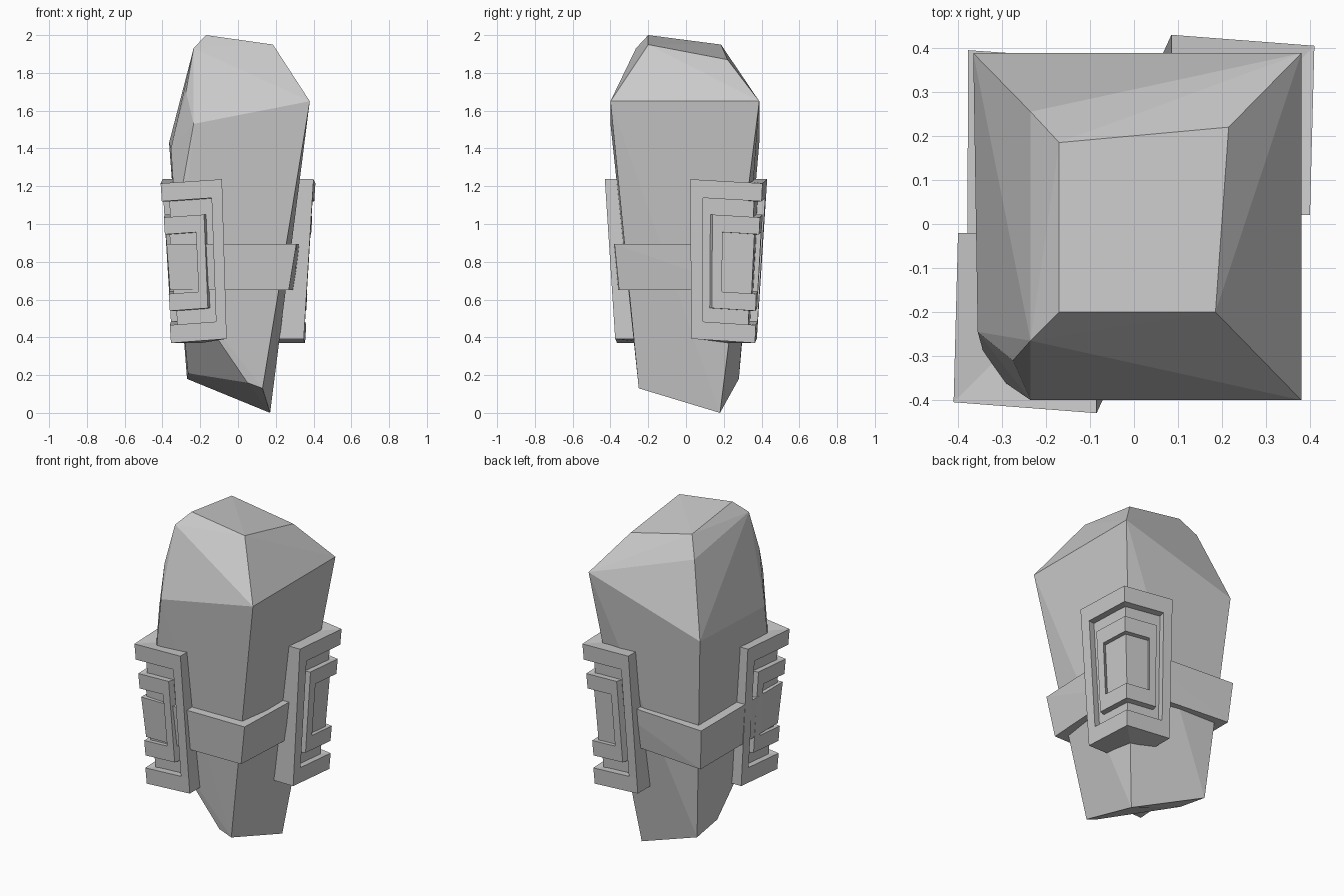
import bpy, bmesh
from mathutils import Vector

if "Cube" in bpy.data.objects:
    bpy.data.objects.remove(bpy.data.objects["Cube"])


def finish(name, bm):
    bmesh.ops.recalc_face_normals(bm, faces=bm.faces[:])
    me = bpy.data.meshes.new(name)
    bm.to_mesh(me)
    bm.free()
    ob = bpy.data.objects.new(name, me)
    bpy.context.collection.objects.link(ob)
    return ob


def hull(name, pts):
    bm = bmesh.new()
    for p in pts:
        bm.verts.new(p)
    res = bmesh.ops.convex_hull(bm, input=bm.verts[:])
    junk = [g for g in res["geom_interior"] if isinstance(g, bmesh.types.BMVert)]
    bmesh.ops.delete(bm, geom=junk, context='VERTS')
    bmesh.ops.dissolve_limit(bm, angle_limit=0.02, verts=bm.verts[:], edges=bm.edges[:])
    return finish(name, bm)


# Faceted stone: foot, two chipped front-left corners, shoulders and sloped cap
hull("stone_body", [
    (.13, -.25, .13), (.17, .18, 0), (-.27, .28, .18), (-.265, .08, .21), (.05, -.25, .16),
    (-.31, -.31, .69), (-.33, -.335, 1.0),
    (-.355, -.245, 1.40), (-.235, -.40, 1.53), (-.275, -.31, 1.70),
    (.38, -.40, 1.65), (.38, .388, 1.65), (-.365, .388, 1.43),
    (-.235, -.265, 1.93), (-.235, .255, 1.84),
    (-.17, -.20, 2.0), (.185, -.20, 1.95), (.215, .22, 1.87), (-.17, .185, 1.95)])

# Band: follows the four stone edges, pushed outwards
EDGES = [((.13, -.25, .13), (.38, -.40, 1.65)), ((.17, .18, 0), (.38, .388, 1.65)),
         ((-.27, .28, .18), (-.365, .388, 1.43)), ((-.275, -.27, .2), (-.34, -.35, 1.1))]


def band_corner(a, b, z, off):
    p = Vector(a).lerp(Vector(b), (z - a[2]) / (b[2] - a[2]))
    return (p.x + (off if p.x > 0 else -off), p.y + (off if p.y > 0 else -off), z)


hull("middle_band", [band_corner(a, b, z, .053)
                     for a, b in EDGES for z in (.65, .895)])

# Corner ornament surface: s runs from left arm (-1) over the corner (0) to front arm (1)
LOW = [Vector(v) for v in ((-.348, -.03), (-.355, -.365), (-.06, -.375))]
TOP = [Vector(v) for v in ((-.40, -.02), (-.41, -.405), (-.085, -.43))]


def surf(s, z, d):
    t = (z - .37) / .85
    left, corner, front = [a.lerp(b, t) for a, b in zip(LOW, TOP)]
    end = front if s > 0 else left
    p = corner.lerp(end, abs(s))
    dx = d if s <= 0 else d * (1 - abs(s))
    dy = d if s >= 0 else d * (1 - abs(s))
    return Vector((p.x + dx, p.y + dy, z + .022 * abs(s)))


def slab(bm, stops, z0, z1, d, back=.16):
    """Solid wall piece that follows the surface between the given stops."""
    for s0, s1 in zip(stops, stops[1:]):
        rows = []
        for s in (s0, s1):
            rows.append([bm.verts.new(surf(s, z, k)) for z, k in
                         ((z0, d), (z1, d), (z1, back), (z0, back))])
        for i in range(4):
            j = (i + 1) % 4
            bm.faces.new((rows[0][i], rows[0][j], rows[1][j], rows[1][i]))
        bm.faces.new(rows[0])
        bm.faces.new(rows[1][::-1])


def ring(bm, outer, inner, z0, z1, bar, d):
    wrap = (-outer, 0, outer)
    slab(bm, wrap, z1 - bar, z1, d)
    slab(bm, wrap, z0, z0 + bar, d)
    for a, b in ((inner, outer), (-outer, -inner)):
        slab(bm, (a, b), z0 + bar, z1 - bar, d)


# Nested raised frames on the two opposite corners
for name, sign in (("front_left_frame", 1), ("back_right_frame", -1)):
    bm = bmesh.new()
    ring(bm, 1.0, .82, .37, 1.215, .095, 0)
    slab(bm, (-.83, 0, .83), .46, 1.125, .04)
    ring(bm, .68, .53, .54, 1.035, .09, .005)
    slab(bm, (-.54, 0, .54), .62, .95, .03)
    bmesh.ops.remove_doubles(bm, verts=bm.verts[:], dist=1e-5)
    shared = [f for f in bm.faces if all(abs(v.co.x - v.co.y) < 0 for v in f.verts)]
    for v in bm.verts:
        v.co.x *= sign
        v.co.y *= sign
    finish(name, bm)
